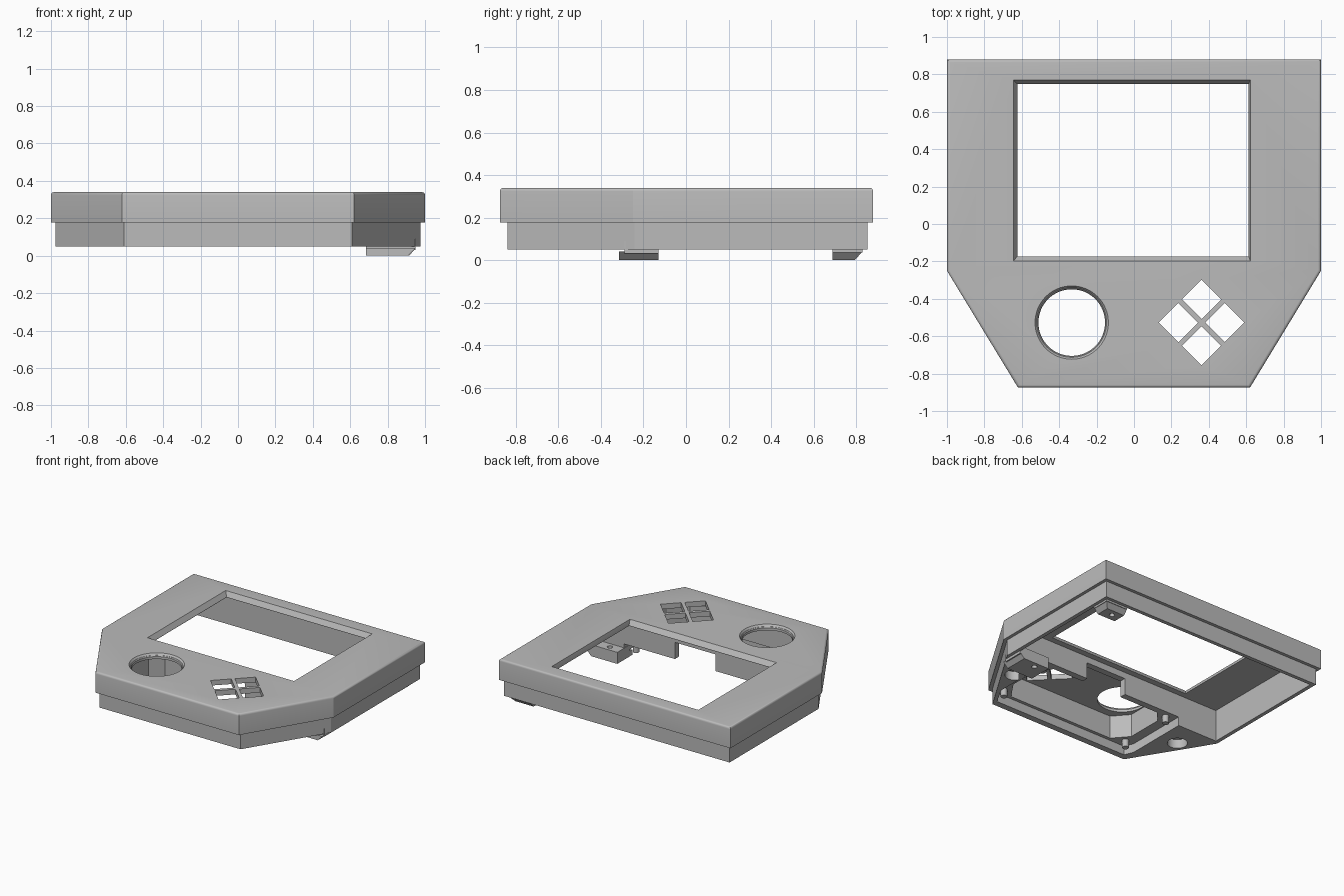
import bpy, bmesh, math

if "Cube" in bpy.data.objects:
    bpy.data.objects.remove(bpy.data.objects["Cube"])

grey = bpy.data.materials.new("plain grey")
grey.diffuse_color = (0.5, 0.5, 0.5, 1)
grey.use_nodes = True
grey.node_tree.nodes["Principled BSDF"].inputs["Base Color"].default_value = grey.diffuse_color


def prism(name, pts, z0, z1, top=None, bevel=0):
    """Extrude an outline from z0 to z1; 'top' is an optional different top outline."""
    bm = bmesh.new()
    lo = [bm.verts.new((x, y, z0)) for x, y in pts]
    hi = [bm.verts.new((x, y, z1)) for x, y in (top or pts)]
    bm.faces.new(lo[::-1])
    cap = bm.faces.new(hi)
    n = len(pts)
    for i in range(n):
        j = (i + 1) % n
        bm.faces.new((lo[i], lo[j], hi[j], hi[i]))
    bmesh.ops.recalc_face_normals(bm, faces=bm.faces)
    if bevel:
        bmesh.ops.bevel(bm, geom=list(cap.edges), offset=bevel, segments=4,
                        profile=0.5, affect='EDGES')
    me = bpy.data.meshes.new(name)
    bm.to_mesh(me)
    bm.free()
    me.materials.append(grey)
    ob = bpy.data.objects.new(name, me)
    bpy.context.collection.objects.link(ob)
    return ob


def rect(x0, x1, y0, y1):
    return [(x0, y0), (x1, y0), (x1, y1), (x0, y1)]


def circle(x, y, r, n=32):
    return [(x + r * math.cos(2 * math.pi * i / n), y + r * math.sin(2 * math.pi * i / n))
            for i in range(n)]


def combine(ob, other, op='DIFFERENCE'):
    """Apply a boolean and discard the second object."""
    mod = ob.modifiers.new("cut", 'BOOLEAN')
    mod.operation, mod.solver, mod.object = op, 'EXACT', other
    bpy.context.view_layer.objects.active = ob
    bpy.ops.object.modifier_apply(modifier=mod.name)
    bpy.data.objects.remove(other)


def outline(x, back, side, fx, front):
    return [(-fx, front), (fx, front), (x, side), (x, back), (-x, back), (-x, side)]


# Outer shell with rounded top edge, and the inset lip below it
case = prism("case_shell", outline(1, 0.88, -0.25, 0.62, -0.875), 0.177, 0.34, bevel=0.016)
combine(case, prism("lip", outline(0.975, 0.855, -0.243, 0.61, -0.84), 0.05, 0.25), 'UNION')

# Hollow behind the screen, leaving the front end solid
combine(case, prism("screen_cavity", rect(-0.945, 0.945, -0.22, 0.825), -0.1, 0.30))

# Screen opening with sloped edges
combine(case, prism("screen_cut", rect(-0.623, 0.613, -0.173, 0.748), 0.305, 0.345,
                    rect(-0.648, 0.623, -0.2, 0.772)))
combine(case, prism("screen_through", rect(-0.623, 0.613, -0.173, 0.748), 0.25, 0.32))

# Circuit board recess, control pocket and cable notch underneath
combine(case, prism("board_recess", [(-0.57, -0.79), (0.61, -0.79), (0.69, -0.65), (0.69, -0.2),
                                     (-0.60, -0.2), (-0.60, -0.72)], 0, 0.12))
combine(case, prism("control_pocket", [(-0.42, -0.765), (0.50, -0.765), (0.60, -0.62),
                                       (0.60, -0.38), (0.52, -0.27), (-0.44, -0.27),
                                       (-0.52, -0.36), (-0.52, -0.65)], 0.1, 0.30))
combine(case, prism("cable_notch", rect(-0.10, 0.25, -0.35, -0.2), 0.1, 0.25))

# Round magnet recesses in the front corners
for s in (-1, 1):
    combine(case, prism("magnet_recess", circle(s * 0.755, -0.42, 0.072), 0, 0.12))

# Joystick hole with eased rim
cx, cy = -0.333, -0.527
combine(case, prism("stick_hole", circle(cx, cy, 0.178, 64), 0.2, 0.4))
for r, z in ((0.184, 0.327), (0.192, 0.334)):
    combine(case, prism("stick_rim", circle(cx, cy, r - 0.006, 64), z - 0.008, z + 0.014,
                        circle(cx, cy, r + 0.010, 64)))

# Four diamond button holes
for dx, dy in ((0.124, 0), (-0.124, 0), (0, 0.124), (0, -0.124)):
    combine(case, prism("button_hole", circle(0.361 + dx, -0.527 + dy, 0.105, 4), 0.2, 0.4))

# Board pegs
for i, (x, y) in enumerate(((0.62, -0.27), (0.605, -0.72), (-0.52, -0.27), (-0.525, -0.72))):
    prism(f"board_peg_{i + 1}", circle(x, y, 0.024, 16), 0.06, 0.13)

# Screw tabs on the right side, sloped underneath on the outer edges
front_tab = prism("front_screw_tab", rect(0.685, 0.91, -0.315, -0.13), 0, 0.04,
                  rect(0.685, 0.95, -0.315, -0.13))
combine(front_tab, prism("front_tab_top", rect(0.685, 0.95, -0.29, -0.13), 0.03, 0.09), 'UNION')
rear_tab = prism("rear_screw_tab", rect(0.76, 0.915, 0.69, 0.795), 0, 0.04,
                 rect(0.76, 0.95, 0.69, 0.83))
combine(rear_tab, prism("rear_tab_top", rect(0.76, 0.95, 0.69, 0.83), 0.035, 0.09), 'UNION')
for tab, x, y in ((front_tab, 0.78, -0.175), (rear_tab, 0.83, 0.745)):
    combine(tab, prism("screw_hole", circle(x, y, 0.02, 16), -0.1, 0.2))

# Smooth round parts, keep corners sharp
for ob in bpy.context.collection.objects:
    ob.select_set(True)
bpy.context.view_layer.objects.active = case
bpy.ops.object.shade_smooth_by_angle(angle=math.radians(30))
